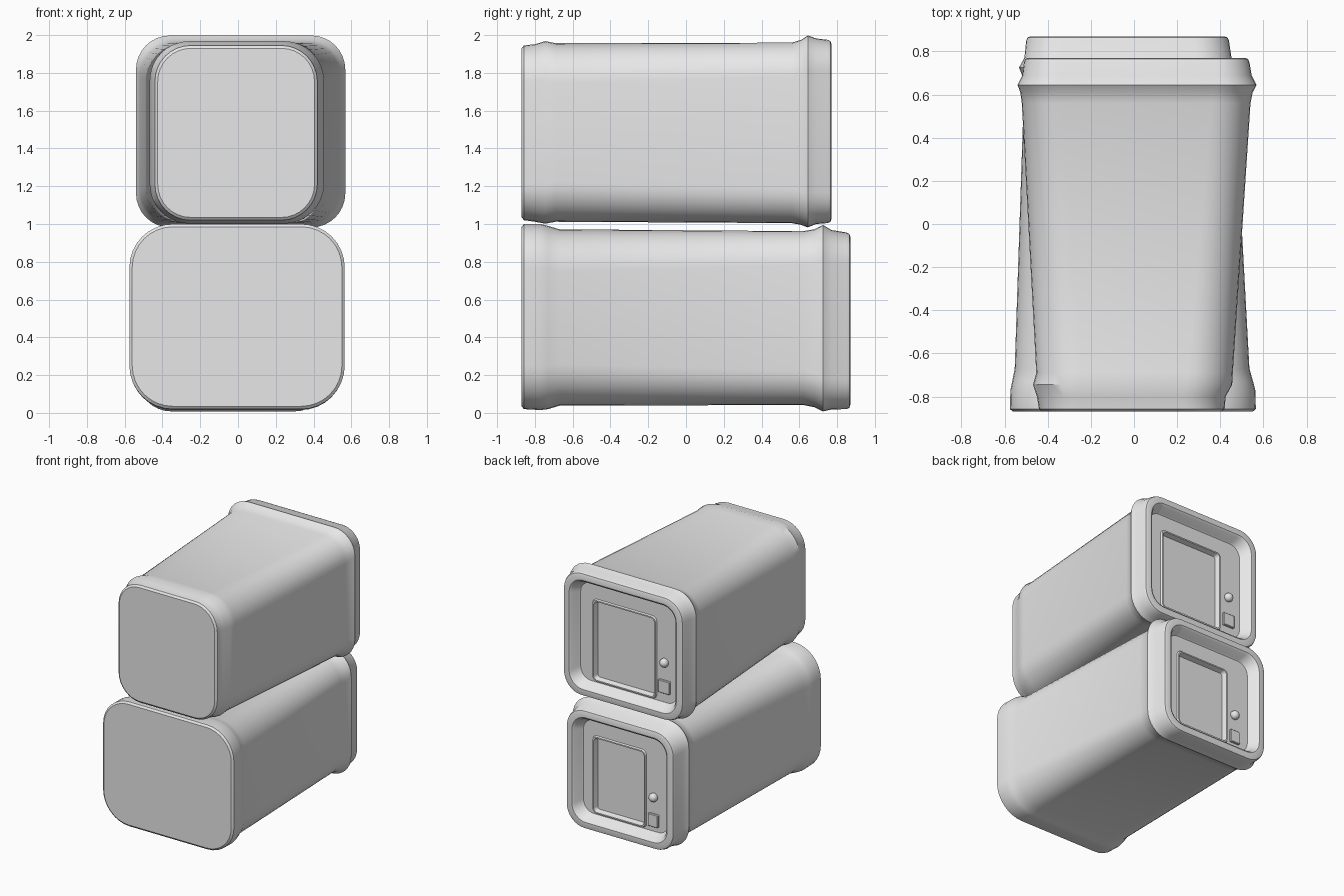
import bpy
import bmesh
from math import sin, cos, pi, radians

cube = bpy.data.objects.get("Cube")
if cube:
    bpy.data.objects.remove(cube, do_unlink=True)

# One plain grey finish
grey = bpy.data.materials.new("plain_grey")
grey.use_nodes = True
grey.diffuse_color = (0.8, 0.8, 0.8, 1)
grey.node_tree.nodes["Principled BSDF"].inputs["Base Color"].default_value = (0.8, 0.8, 0.8, 1)

STEPS = 8


def ring_points(y, x0, x1, z0, z1, r):
    """Rounded rectangle lying in a plane of constant y."""
    corners = [(x1 - r, z1 - r), (x0 + r, z1 - r), (x0 + r, z0 + r), (x1 - r, z0 + r)]
    points = []
    for i, (cx, cz) in enumerate(corners):
        for k in range(STEPS + 1):
            a = (i + k / STEPS) * pi / 2
            points.append((cx + r * cos(a), y, cz + r * sin(a)))
    return points


def finish(obj):
    obj.data.materials.clear()
    obj.data.materials.append(grey)
    bpy.ops.object.select_all(action="DESELECT")
    obj.select_set(True)
    bpy.context.view_layer.objects.active = obj
    bpy.ops.object.shade_smooth_by_angle(angle=radians(35))


def loft(name, rings):
    """Skin a chain of rounded rectangles and cap both ends."""
    bm = bmesh.new()
    loops = [[bm.verts.new(p) for p in ring_points(*ring)] for ring in rings]
    n = len(loops[0])
    for a, b in zip(loops, loops[1:]):
        for i in range(n):
            j = (i + 1) % n
            bm.faces.new((a[i], a[j], b[j], b[i]))
    bm.faces.new(loops[0])
    bm.faces.new(loops[-1])
    bmesh.ops.recalc_face_normals(bm, faces=bm.faces)
    mesh = bpy.data.meshes.new(name)
    bm.to_mesh(mesh)
    bm.free()
    obj = bpy.data.objects.new(name, mesh)
    bpy.context.collection.objects.link(obj)
    finish(obj)


def inset(ring, y, d, r):
    _, x0, x1, z0, z1, _ = ring
    return (y, x0 + d, x1 - d, z0 + d, z1 - d, r)


def monitor(name, shell, screen, knob_x, knob_z, key_z, key_half):
    first, lip = shell[0], shell[-1]
    back = lip[0]
    floor = back - 0.08
    # Rounded front edge, outer shell, rim, and sloping recess
    rings = [inset(first, first[0], 0.015, first[5] - 0.015),
             (first[0] + 0.012,) + first[1:]] + shell[1:-1]
    rings += [(back - 0.02,) + lip[1:],
              inset(lip, back - 0.005, 0.007, lip[5] - 0.007),
              inset(lip, back, 0.022, lip[5] - 0.02),
              inset(lip, back, 0.055, lip[5] - 0.04),
              inset(lip, back - 0.012, 0.07, lip[5] - 0.05),
              inset(lip, floor + 0.01, 0.09, lip[5] - 0.06),
              inset(lip, floor, 0.1, lip[5] - 0.07)]
    # Raised screen frame around a sunken screen
    pane = (floor,) + screen + (0.04,)
    rings += [pane,
              inset(pane, floor + 0.012, 0.006, 0.036),
              inset(pane, floor + 0.012, 0.016, 0.03),
              inset(pane, floor - 0.025, 0.028, 0.02)]
    loft(name + "_casing", rings)

    # Round knob
    bpy.ops.mesh.primitive_uv_sphere_add(segments=20, ring_count=12, radius=0.034,
                                         location=(knob_x, floor + 0.01, knob_z))
    knob = bpy.context.object
    knob.name = name + "_knob"
    finish(knob)

    # Square key
    key = (floor - 0.01, knob_x - key_half, knob_x + key_half,
           key_z - 0.05, key_z + 0.05, 0.006)
    loft(name + "_key", [key, (floor + 0.014,) + key[1:], inset(key, floor + 0.018, 0.004, 0.002)])


# Shell rings: y, left and right x, bottom and top z, corner radius
lower_shell = [
    (-0.87, -0.575, 0.565, 0.02, 1.0, 0.23),
    (-0.77, -0.573, 0.562, 0.015, 1.0, 0.23),
    (-0.73, -0.565, 0.552, 0.02, 0.99, 0.23),
    (-0.67, -0.553, 0.535, 0.038, 0.972, 0.22),
    (0.62, -0.51, 0.465, 0.042, 0.962, 0.18),
    (0.68, -0.515, 0.468, 0.03, 0.972, 0.18),
    (0.725, -0.533, 0.48, 0.008, 0.995, 0.18),
    (0.77, -0.508, 0.452, 0.018, 0.968, 0.17),
    (0.87, -0.5, 0.44, 0.02, 0.955, 0.16),
]
upper_shell = [
    (-0.87, -0.44, 0.42, 1.02, 1.945, 0.19),
    (-0.8, -0.45, 0.425, 1.012, 1.952, 0.2),
    (-0.745, -0.468, 0.455, 1.002, 1.968, 0.21),
    (-0.69, -0.453, 0.458, 1.012, 1.957, 0.21),
    (0.56, -0.52, 0.54, 1.005, 1.96, 0.18),
    (0.61, -0.527, 0.55, 0.995, 1.975, 0.18),
    (0.645, -0.54, 0.568, 0.982, 1.998, 0.18),
    (0.69, -0.517, 0.545, 1.0, 1.982, 0.17),
    (0.77, -0.51, 0.535, 1.005, 1.975, 0.16),
]

monitor("lower_monitor", lower_shell, (-0.21, 0.26, 0.125, 0.74), -0.275, 0.39, 0.21, 0.043)
monitor("upper_monitor", upper_shell, (-0.23, 0.33, 1.11, 1.76), -0.3, 1.42, 1.23, 0.05)
